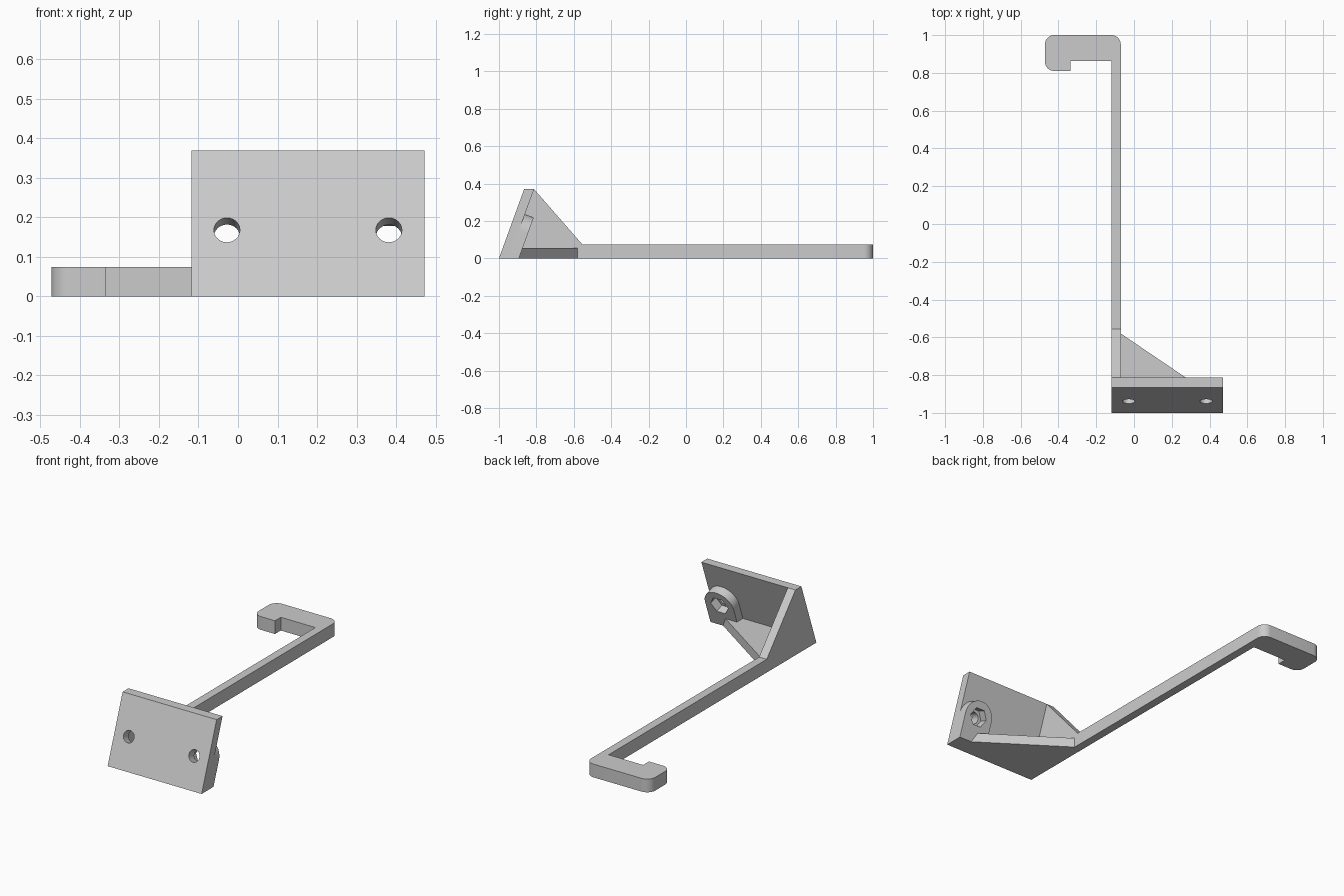
import bpy, bmesh, math
from mathutils import Matrix, Vector

if "Cube" in bpy.data.objects:
    bpy.data.objects.remove(bpy.data.objects["Cube"])

grey = bpy.data.materials.new("light_grey")
grey.diffuse_color = (0.6, 0.6, 0.6, 1)
grey.use_nodes = True
grey.node_tree.nodes["Principled BSDF"].inputs["Base Color"].default_value = grey.diffuse_color

TILT = math.radians(20)
S, C = math.sin(TILT), math.cos(TILT)
XL, XW, XR = -0.118, -0.07, 0.472          # left edge, wall inside, right edge


def prism(name, pts, origin, u, v, w, t0, t1):
    """Extrude a 2D outline (axes u, v) along w from t0 to t1."""
    o, u, v, w = map(Vector, (origin, u, v, w))
    bm = bmesh.new()
    lo = [bm.verts.new(o + u * a + v * b + w * t0) for a, b in pts]
    hi = [bm.verts.new(o + u * a + v * b + w * t1) for a, b in pts]
    bm.faces.new(lo)
    bm.faces.new(hi)
    n = len(pts)
    for i in range(n):
        j = (i + 1) % n
        bm.faces.new((lo[i], lo[j], hi[j], hi[i]))
    bmesh.ops.recalc_face_normals(bm, faces=bm.faces)
    me = bpy.data.meshes.new(name)
    bm.to_mesh(me)
    bm.free()
    ob = bpy.data.objects.new(name, me)
    bpy.context.collection.objects.link(ob)
    me.materials.append(grey)
    return ob


def flat(name, pts, h):
    return prism(name, pts, (0, 0, 0), (1, 0, 0), (0, 1, 0), (0, 0, 1), 0, h)


def side(name, pts, x0, x1):
    return prism(name, pts, (0, 0, 0), (0, 1, 0), (0, 0, 1), (1, 0, 0), x0, x1)


def tilted(name, pts, t0, t1):
    """Outline in the plane of the leaning plate, extruded through it."""
    return prism(name, pts, (0, -1, 0), (1, 0, 0), (0, S, C), (0, C, -S), t0, t1)


def arc(cx, cy, r, a0, a1, n):
    return [(cx + r * math.cos(math.radians(a0 + (a1 - a0) * i / n)),
             cy + r * math.sin(math.radians(a0 + (a1 - a0) * i / n))) for i in range(n + 1)]


def combine(target, other, op):
    m = target.modifiers.new("join", 'BOOLEAN')
    m.operation, m.object, m.solver = op, other, 'EXACT'
    bpy.context.view_layer.objects.active = target
    bpy.ops.object.modifier_apply(modifier=m.name)
    bpy.data.objects.remove(other)


# leaning mounting plate
H = 0.37
top = -1 + H * S / C
bracket = side("hook_bracket", [(-1, 0), (-0.947, 0), (top + 0.053, H), (top, H)], XL, XR)

# long arm with rounded hook
r = 0.05
arm = flat("arm_and_hook",
           [(XL, -0.96), (XW, -0.96)] + arc(XW - r, 1 - r, r, 0, 90, 10)
           + arc(-0.472 + r, 1 - r, r, 90, 180, 10) + arc(-0.472 + r, 0.81 + r, r, 180, 270, 10)
           + [(-0.335, 0.81), (-0.335, 0.862), (XL, 0.862)], 0.075)
combine(bracket, arm, 'UNION')

# upright side gusset and flat floor gusset
wall = side("side_gusset", [(-0.96, 0), (-0.555, 0), (-0.555, 0.075),
                            (top + 0.053, H), (top + 0.03, H)], XL, XW)
combine(bracket, wall, 'UNION')
floor = flat("floor_gusset", [(XL + 0.01, -0.96), (XR, -0.96), (XR, -0.947),
                              (XW, -0.58), (XL + 0.01, -0.58)], 0.055)
combine(bracket, floor, 'UNION')

# arched nut boss behind the right hole, trimmed level with the base
HV, HX = 0.179, 0.382
boss = tilted("nut_boss", [(HX - 0.09, -0.05), (HX + 0.09, -0.05)]
              + arc(HX, HV, 0.09, 0, 180, 28), 0.03, 0.1)
below = flat("trim", [(-1, -2), (1, -2), (1, 2), (-1, 2)], -0.5)
combine(boss, below, 'DIFFERENCE')
combine(bracket, boss, 'UNION')

# screw holes and hexagonal nut pocket
for x in (-0.028, HX):
    hole = tilted("screw_hole", arc(x, HV, 0.033, 0, 360 - 15, 23), -0.05, 0.15)
    combine(bracket, hole, 'DIFFERENCE')
pocket = tilted("nut_pocket", arc(HX, HV, 0.054, 0, 300, 5), 0.052, 0.15)
combine(bracket, pocket, 'DIFFERENCE')

bpy.ops.object.select_all(action='DESELECT')
bracket.select_set(True)
bpy.context.view_layer.objects.active = bracket
bpy.ops.object.shade_smooth_by_angle(angle=math.radians(25))
